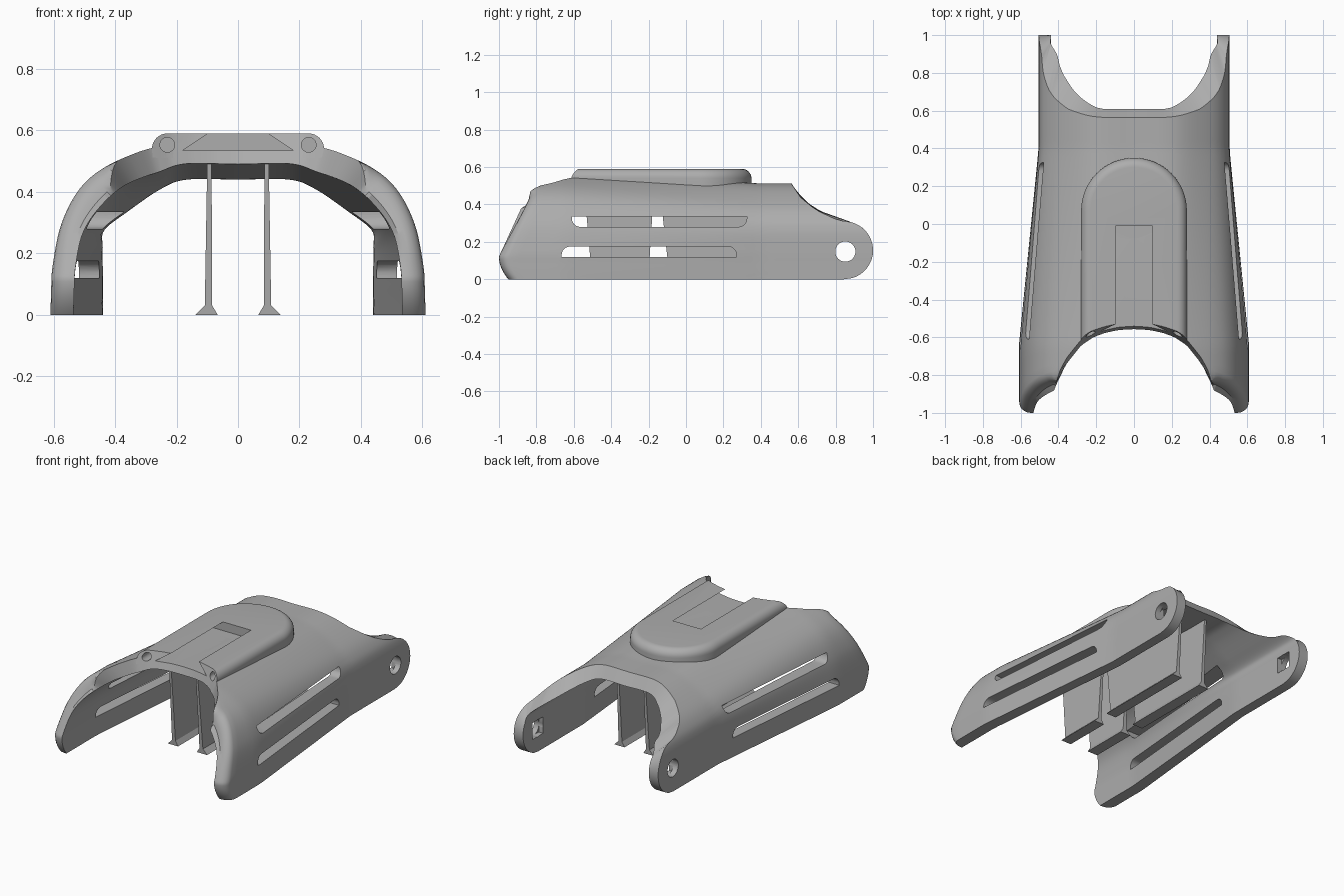
import bpy, bmesh
from math import sin, cos, pi, sqrt

cube = bpy.data.objects.get("Cube")
if cube:
    bpy.data.objects.remove(cube, do_unlink=True)

grey = bpy.data.materials.new("matte_grey")
grey.use_nodes = True
grey.diffuse_color = (0.42, 0.42, 0.42, 1)
grey.node_tree.nodes["Principled BSDF"].inputs["Base Color"].default_value = grey.diffuse_color


def make(name, verts, faces):
    bm = bmesh.new()
    vs = [bm.verts.new(v) for v in verts]
    for f in faces:
        bm.faces.new([vs[i] for i in f])
    bmesh.ops.recalc_face_normals(bm, faces=bm.faces)
    me = bpy.data.meshes.new(name)
    bm.to_mesh(me)
    bm.free()
    me.materials.append(grey)
    ob = bpy.data.objects.new(name, me)
    bpy.context.collection.objects.link(ob)
    return ob


def stack(name, rings):
    """Closed solid through equally long rings of points."""
    n = len(rings[0])
    faces = [(r * n + i, r * n + (i + 1) % n, (r + 1) * n + (i + 1) % n, (r + 1) * n + i)
             for r in range(len(rings) - 1) for i in range(n)]
    last = (len(rings) - 1) * n
    faces += [tuple(range(n)), tuple(range(last, last + n))]
    return make(name, [p for r in rings for p in r], faces)


def activate(ob):
    bpy.ops.object.select_all(action='DESELECT')
    ob.select_set(True)
    bpy.context.view_layer.objects.active = ob


def cut(cutter, *targets):
    cutter.hide_render = True
    for ob in targets:
        mod = ob.modifiers.new("cut", 'BOOLEAN')
        mod.operation, mod.solver, mod.object = 'DIFFERENCE', 'EXACT', cutter
        activate(ob)
        bpy.ops.object.modifier_apply(modifier=mod.name)
    bpy.data.objects.remove(cutter, do_unlink=True)


def table(pts, v):
    if v <= pts[0][0]:
        return pts[0][1]
    for (a, p), (b, q) in zip(pts, pts[1:]):
        if v <= b:
            return p + (q - p) * (v - a) / (b - a)
    return pts[-1][1]


def mix(a, b, t):
    return tuple(p + (q - p) * t for p, q in zip(a, b))


def smooth_profile(half, sub=8):
    """Mirror half a section and run a smooth curve through it."""
    p = half + [(-x, z) for x, z in half[-2::-1]]
    out = []
    for i in range(len(p) - 1):
        a, b, c, d = p[max(i - 1, 0)], p[i], p[i + 1], p[min(i + 2, len(p) - 1)]
        for k in range(sub):
            t = k / sub
            out.append(tuple(0.5 * (2 * q + (r - o) * t + (2 * o - 5 * q + 4 * r - s) * t * t
                                    + (3 * q - o - 3 * r + s) * t ** 3)
                             for o, q, r, s in zip(a, b, c, d)))
    return out + [p[-1]]


# Shell cross-sections (half, from the lower edge to the crown)
outer_front = [(.61, 0), (.608, .08), (.603, .16), (.575, .295), (.515, .41), (.425, .485),
               (.28, .545), (.18, .565), (0, .565)]
inner_front = [(.535, 0), (.533, .08), (.528, .16), (.505, .265), (.45, .35), (.37, .42),
               (.26, .465), (.17, .495), (0, .495)]
outer_back = [(.505, 0), (.505, .08), (.505, .16), (.5, .26), (.475, .33), (.41, .4),
              (.28, .48), (.17, .51), (0, .51)]
inner_back = [(.44, 0), (.44, .08), (.44, .155), (.44, .22), (.435, .275), (.36, .335),
              (.25, .41), (.165, .44), (0, .44)]
sections = [(smooth_profile(outer_front), smooth_profile(outer_back)),
            (smooth_profile(inner_front), smooth_profile(inner_back))]
cols = len(sections[0][0])


def front_y(x, z):
    arc = table([(0, -.555), (.08, -.56), (.15, -.575), (.22, -.597), (.28, -.63), (.36, -.72),
                 (.42, -.83), (.5, -1.2)], abs(x)) + .35 * (z - .495)
    side = -.84 - (.47 - z) * .457 if z > .12 else -1 + .05 * (1 - z / .12) ** 2
    return max(arc, side)


def back_y(x, z):
    if z < .31:
        return .845 + sqrt(max(0, .155 ** 2 - (z - .155) ** 2))
    return table([(.31, .845), (.325, .79), (.36, .715), (.39, .67), (.44, .61), (.51, .565)], z)


def section_point(layer, c, y):
    front, back = sections[layer]
    return mix(front[c], back[c], min(1, max(0, (y + .65) / 1.05)))


def edge_y(layer, c, func):
    y = 0
    for _ in range(10):
        y = func(*section_point(layer, c, y))
    return y


# Arched shell with a rounded front rim
rows, rim = 40, 5
verts = []
for layer in (0, 1):
    ends = [(edge_y(layer, c, front_y), edge_y(layer, c, back_y)) for c in range(cols)]
    for r in range(rows + rim):
        for c in range(cols):
            y0, y1 = ends[c]
            a = min(1, r / rim) * pi / 2
            start = y0 + .055 * (1 - cos(a))
            y = start + (y1 - start) * max(0, r - rim) / (rows - 1)
            p = section_point(layer, c, y)
            if layer == 0:
                weight = min(1, max(0, (.5 - p[1]) / .04))
                p = mix(p, section_point(1, c, y), .8 * weight * (1 - sin(a)))
            verts.append((p[0], y, p[1]))
total = rows + rim


def vid(layer, r, c):
    return (layer * total + r) * cols + c


faces = []
for layer in (0, 1):
    for r in range(total - 1):
        for c in range(cols - 1):
            faces.append((vid(layer, r, c), vid(layer, r, c + 1),
                          vid(layer, r + 1, c + 1), vid(layer, r + 1, c)))
for r in (0, total - 1):
    faces += [(vid(0, r, c), vid(0, r, c + 1), vid(1, r, c + 1), vid(1, r, c)) for c in range(cols - 1)]
for c in (0, cols - 1):
    faces += [(vid(0, r, c), vid(0, r + 1, c), vid(1, r + 1, c), vid(1, r, c)) for r in range(total - 1)]
shell = make("arched_shell", verts, faces)


# Raised pad on the crown: straight sides, round rear, filleted rim
def pad_ring(inset, z):
    h = .28 - inset
    ring = [(h * cos(pi * i / 32), .07 + h * sin(pi * i / 32)) for i in range(33)]
    ring += [(x, front_y(x, z or .51)) for x in [h * (i / 12 - 1) for i in range(25)]]
    return [(x, y, z or .49 - .045 * (y + .15)) for x, y in ring]


fillet = [(.05 * (1 - cos(a)), .54 + .05 * sin(a)) for a in [pi / 2 * i / 8 for i in range(9)]]
pad = stack("raised_pad", [pad_ring(0, None)] + [pad_ring(i, z) for i, z in fillet])

# Dovetail groove, open at the front
groove = [(-.18, .535), (.18, .535), (.09, .595), (-.09, .595)]
cut(stack("groove_cutter", [[(x, y, z) for x, z in groove] for y in (-.9, -.01)]), shell, pad)

# Two pin holes in the front of the pad
for s in (-1, 1):
    ring = [(s * .23 + .024 * cos(pi * i / 12), .553 + .024 * sin(pi * i / 12)) for i in range(24)]
    cut(stack("pin_cutter", [[(x, y, z) for x, z in ring] for y in (-.9, -.4)]), shell, pad)

# Strap slots through both side walls, two corners rounded
for y0, y1, flat, rounded in ((-.61, .325, .335, .28), (-.665, .27, .12, .175)):
    sign, rad = (1 if flat > rounded else -1), .045
    ring = [(y0, flat), (y1, flat)]
    ring += [(y1 - rad + rad * cos(a), rounded + sign * rad * (1 - sin(a))) for a in [pi / 12 * i for i in range(7)]]
    ring += [(y0 + rad - rad * sin(a), rounded + sign * rad * (1 - cos(a))) for a in [pi / 12 * i for i in range(7)]]
    cut(stack("slot_cutter", [[(x, y, z) for y, z in ring] for x in (-.8, .8)]), shell)

# Pivot holes in the rear ears, with square pockets inside
hole = [(.852 + .054 * cos(pi * i / 16), .148 + .054 * sin(pi * i / 16)) for i in range(32)]
cut(stack("pivot_cutter", [[(x, y, z) for y, z in hole] for x in (-.8, .8)]), shell)
pocket = [(.80, .096), (.904, .096), (.904, .2), (.80, .2)]
cut(stack("pocket_cutter", [[(x, y, z) for y, z in pocket] for x in (-.47, .47)]), shell)

# Hanging ribs with flared feet under the crown
rib_section = [(.066, 0), (.138, 0), (.108, .03), (.1, 1), (.086, 1), (.084, .03)]
for s, side in ((1, "left"), (-1, "right")):
    for place, top, y_top, y_foot in (("front", .5, (-.545, -.17), (-.505, -.2)),
                                      ("rear", .475, (-.14, .55), (-.09, .52))):
        rings = []
        for k in (0, 1):
            rings.append([(s * x, y_top[k] if z == 1 else y_foot[k], top if z == 1 else z)
                          for x, z in rib_section])
        stack(f"{side}_{place}_rib", rings)

for ob in (shell, pad):
    activate(ob)
    bpy.ops.object.shade_smooth_by_angle(angle=pi / 6)
